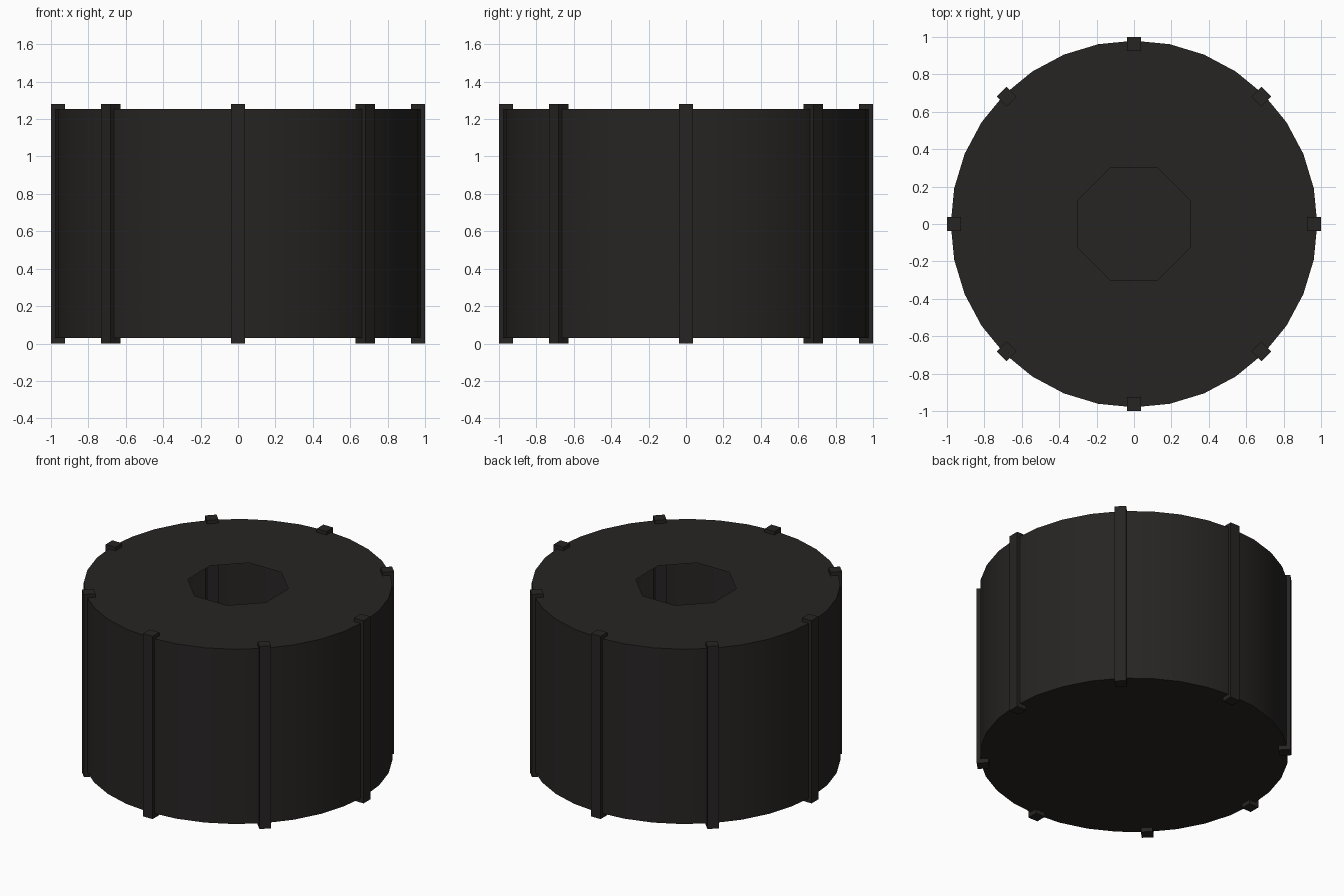
import bpy, bmesh
from math import pi, cos, sin
from mathutils import Matrix

if "Cube" in bpy.data.objects:
    bpy.data.objects.remove(bpy.data.objects["Cube"])

dark = bpy.data.materials.new("dark_metal")
dark.diffuse_color = (0.02, 0.018, 0.017, 1)
dark.use_nodes = True
dark.node_tree.nodes["Principled BSDF"].inputs["Base Color"].default_value = dark.diffuse_color


def finish(bm, name):
    mesh = bpy.data.meshes.new(name)
    bm.to_mesh(mesh)
    bm.free()
    mesh.materials.append(dark)
    obj = bpy.data.objects.new(name, mesh)
    bpy.context.collection.objects.link(obj)
    return obj


def ring(bm, sides, radius, z, phase=0):
    return [bm.verts.new((radius * cos(2 * pi * (i + phase) / sides),
                          radius * sin(2 * pi * (i + phase) / sides), z))
            for i in range(sides)]


def loop_edges(bm, verts):
    return [bm.edges.get((a, b)) or bm.edges.new((a, b))
            for a, b in zip(verts, verts[1:] + verts[:1])]


# Hollow drum: closed floor, 32-sided wall, lid with an octagonal opening
bm = bmesh.new()
low = ring(bm, 32, 0.98, 0.03)
high = ring(bm, 32, 0.98, 1.255)
hole = ring(bm, 8, 0.327, 1.255, 0.5)
bm.faces.new(low[::-1])
for i in range(32):
    j = (i + 1) % 32
    bm.faces.new((low[i], low[j], high[j], high[i]))
bmesh.ops.triangle_fill(bm, use_beauty=True, normal=(0, 0, 1),
                        edges=loop_edges(bm, high) + loop_edges(bm, hole))
bmesh.ops.recalc_face_normals(bm, faces=bm.faces)
drum = finish(bm, "drum")
bpy.context.view_layer.objects.active = drum
drum.select_set(True)
bpy.ops.object.shade_smooth_by_angle(angle=pi / 6)

# Eight square bars set into the rim, poking out above and below the drum
for k in range(8):
    bm = bmesh.new()
    bmesh.ops.create_cube(bm, size=1, matrix=Matrix.Rotation(k * pi / 4, 4, 'Z')
                          @ Matrix.Translation((0.9625, 0, 0.64))
                          @ Matrix.Diagonal((0.075, 0.075, 1.28, 1)))
    finish(bm, f"rim_bar_{k + 1}")
